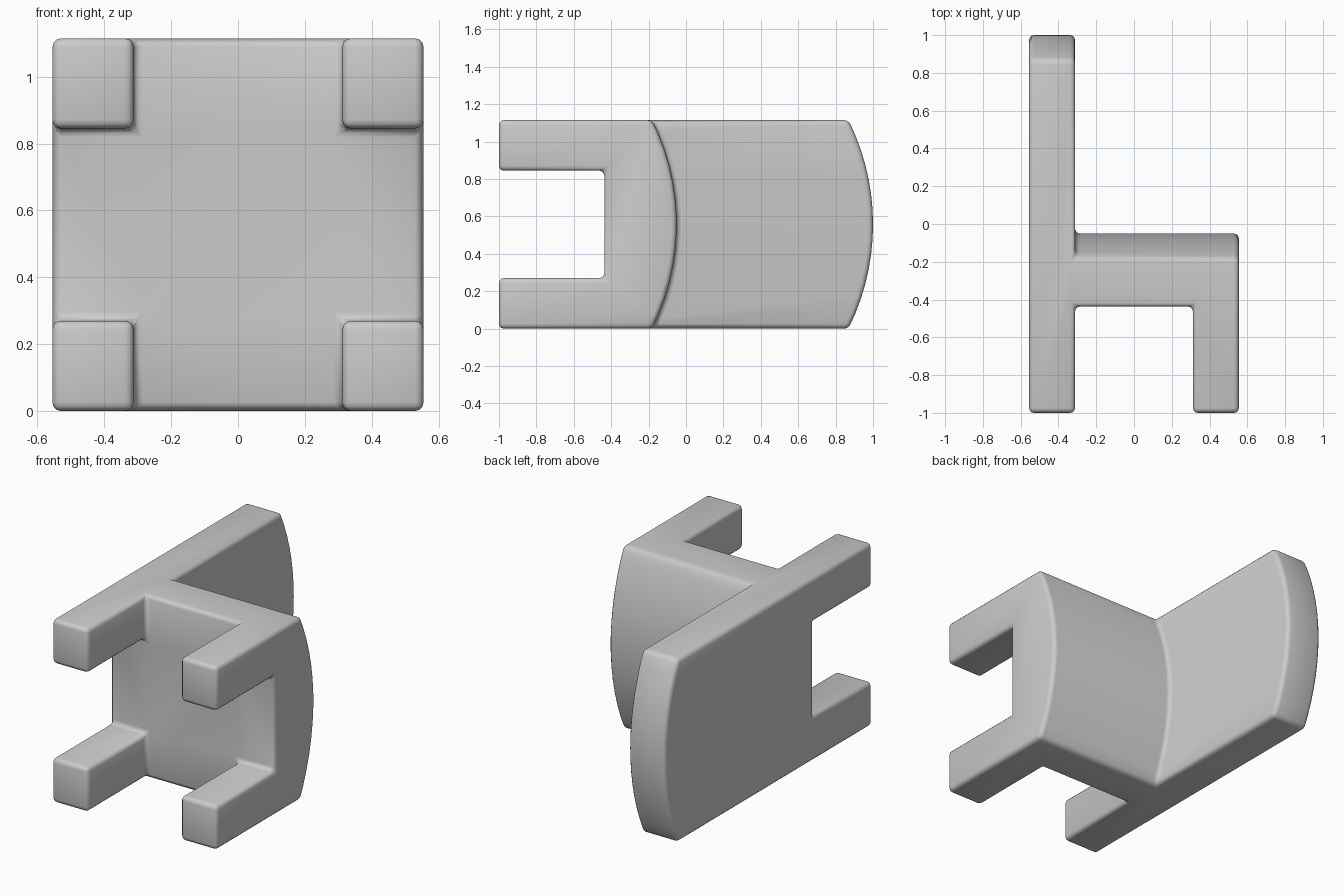
import bpy, bmesh, math

cube = bpy.data.objects.get("Cube")
if cube:
    bpy.data.objects.remove(cube, do_unlink=True)

W, H = 0.555, 1.115            # half width in x, full size in z
LEG = 0.27                     # leg size in z
INNER = 0.312                  # inner face of the legs and backrest in x
MID = H / 2
RADIUS = 1.25                  # radius of the curved edges

gray = bpy.data.materials.new("light gray")
gray.use_nodes = True
color = (0.6, 0.6, 0.6, 1)
gray.diffuse_color = color
gray.node_tree.nodes["Principled BSDF"].inputs["Base Color"].default_value = color


def arc(y_peak, z0, z1, n):
    """Bulging edge in the YZ plane, from z0 to z1."""
    points = []
    for i in range(n + 1):
        z = z0 + (z1 - z0) * i / n
        points.append((y_peak - RADIUS + math.sqrt(RADIUS**2 - (z - MID)**2), z))
    return points


def extrude(name, outline, x0, x1):
    """Solid from a YZ outline, pulled along x."""
    bm = bmesh.new()
    face = bm.faces.new([bm.verts.new((x0, y, z)) for y, z in outline])
    side = bmesh.ops.extrude_face_region(bm, geom=[face])["geom"]
    bmesh.ops.translate(bm, vec=(x1 - x0, 0, 0),
                        verts=[v for v in side if isinstance(v, bmesh.types.BMVert)])
    bmesh.ops.recalc_face_normals(bm, faces=bm.faces)
    mesh = bpy.data.meshes.new(name)
    bm.to_mesh(mesh)
    bm.free()
    obj = bpy.data.objects.new(name, mesh)
    bpy.context.collection.objects.link(obj)
    mesh.materials.append(gray)
    return obj


# Side outline: two legs, then the curved top of the backrest
outline = [(-0.437, H - LEG), (-1, H - LEG), (-1, H)]
outline += arc(1.0, 0, H, 14)[::-1]
outline += [(-1, 0), (-1, LEG), (-0.437, LEG)]
chair = extrude("chair", outline, -W, W)

# Space between the left and right legs
leg_gap = extrude("leg_gap_cutter",
                  [(-1.2, -0.1), (-0.437, -0.1), (-0.437, H + 0.1), (-1.2, H + 0.1)],
                  -INNER, INNER)
# Space in front of the backrest, down to the curved seat edge
seat_gap = extrude("seat_gap_cutter",
                   arc(-0.05, -0.1115, H + 0.1115, 15) + [(1.2, H + 0.1115), (1.2, -0.1115)],
                   -INNER, W + 0.2)

bpy.ops.object.select_all(action="DESELECT")
bpy.context.view_layer.objects.active = chair
chair.select_set(True)
for cutter in (leg_gap, seat_gap):
    cutter.hide_render = True
    cut = chair.modifiers.new("cut", "BOOLEAN")
    cut.operation = "DIFFERENCE"
    cut.solver = "EXACT"
    cut.object = cutter
    bpy.ops.object.modifier_apply(modifier=cut.name)
    bpy.data.objects.remove(cutter, do_unlink=True)

# Soft rounded edges
bevel = chair.modifiers.new("rounding", "BEVEL")
bevel.width = 0.026
bevel.segments = 3
bevel.limit_method = "ANGLE"
bevel.angle_limit = math.radians(30)
bpy.ops.object.modifier_apply(modifier=bevel.name)
bpy.ops.object.shade_smooth_by_angle(angle=math.radians(35))
